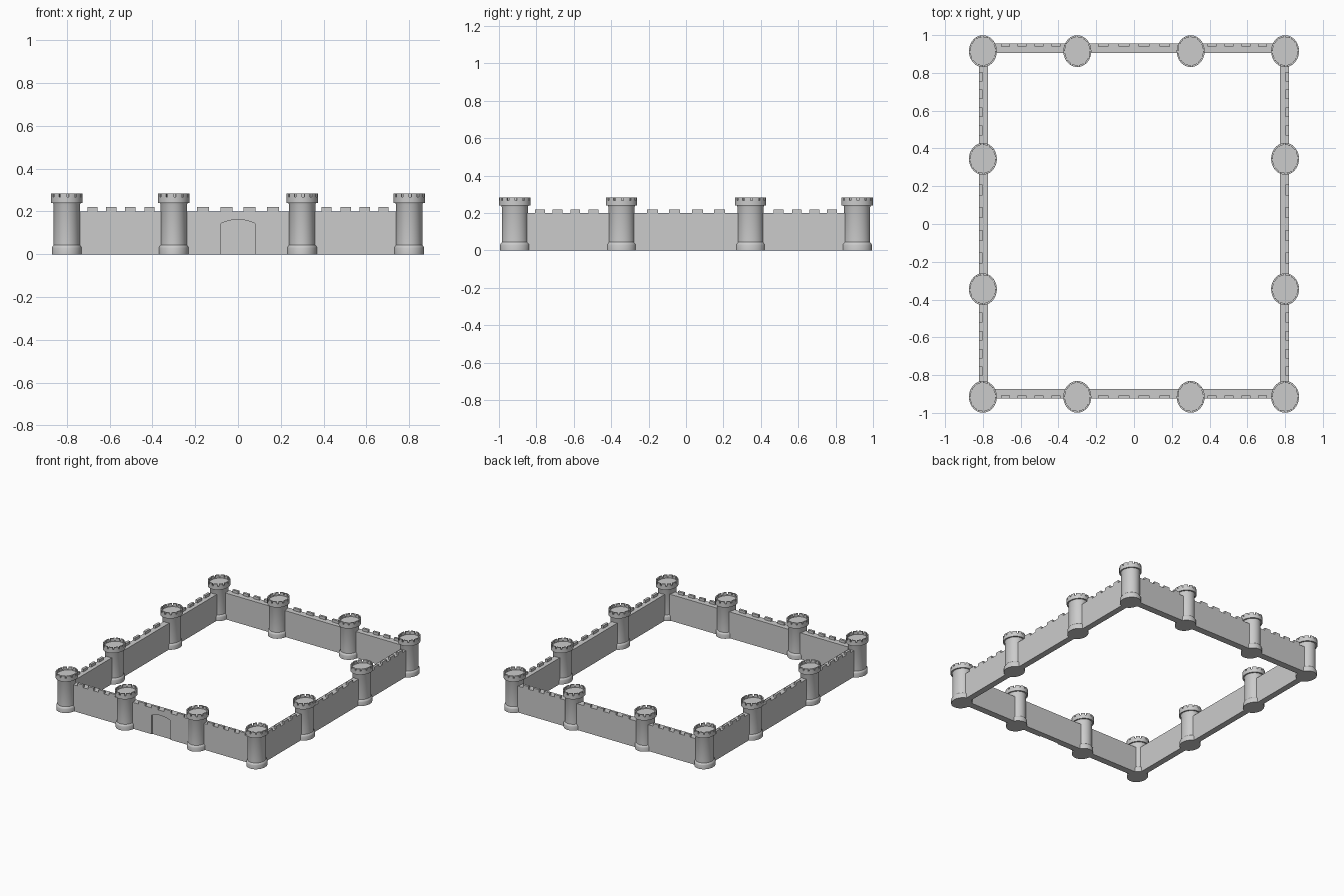
import bpy, bmesh, math

if "Cube" in bpy.data.objects:
    bpy.data.objects.remove(bpy.data.objects["Cube"])

RX, RY = 0.074, 0.084      # towers are slightly oval
N = 48                     # tower sides
Z_WALL, Z_MERLON = 0.2, 0.22


def finish(bm, name):
    bmesh.ops.recalc_face_normals(bm, faces=bm.faces)
    me = bpy.data.meshes.new(name)
    bm.to_mesh(me)
    bm.free()
    ob = bpy.data.objects.new(name, me)
    bpy.context.collection.objects.link(ob)
    return ob


def add_box(bm, x0, x1, y0, y1, z0, z1):
    r = bmesh.ops.create_cube(bm, size=1)
    for v in r['verts']:
        v.co = ((x0 + x1) / 2 + v.co.x * (x1 - x0),
                (y0 + y1) / 2 + v.co.y * (y1 - y0),
                (z0 + z1) / 2 + v.co.z * (z1 - z0))


# tower: revolved profile (relative radius, height), then merlons raised from the rim
PROFILE = [(0.94, 0), (0.94, 0.03), (0.92, 0.035), (0.83, 0.044), (0.83, 0.232),
           (0.87, 0.24), (1, 0.24), (1, 0.267), (0.88, 0.267), (0.88, 0.26)]


def tower_mesh():
    bm = bmesh.new()
    rings = [[bm.verts.new((RX * r * math.cos(2 * math.pi * i / N),
                            RY * r * math.sin(2 * math.pi * i / N), z))
              for i in range(N)] for r, z in PROFILE]
    rim = []
    for k in range(len(rings) - 1):
        a, b = rings[k], rings[k + 1]
        for i in range(N):
            j = (i + 1) % N
            f = bm.faces.new((a[i], a[j], b[j], b[i]))
            if k == 7:
                rim.append(f)
    bm.faces.new(rings[0][::-1])
    bm.faces.new(rings[-1])
    raised = [f for i, f in enumerate(rim) if i % 4 != 0]
    r = bmesh.ops.extrude_face_region(bm, geom=raised)
    for v in r['geom']:
        if isinstance(v, bmesh.types.BMVert):
            v.co.z = 0.283
    bmesh.ops.delete(bm, geom=[f for f in raised if f.is_valid], context='FACES_ONLY')
    return bm


first = finish(tower_mesh(), "tower")
bpy.context.view_layer.objects.active = first
first.select_set(True)
bpy.ops.object.shade_smooth_by_angle(angle=math.radians(25))
spots = [(sx * x, sy * y) for x, y in ((0.8, 0.915), (0.3, 0.915), (0.8, 0.345))
         for sx in (-1, 1) for sy in (-1, 1)]
for k, (x, y) in enumerate(spots):
    ob = first if k == 0 else first.copy()
    if k:
        bpy.context.collection.objects.link(ob)
    ob.location = (x, y, 0)

# merlon centres along front/back and side walls
ALONG_X = [s * c for s in (-1, 1) for c in (0.053, 0.163, 0.414, 0.503, 0.592, 0.68)]
ALONG_Y = [s * c for s in (-1, 1) for c in (0.062, 0.18, 0.495, 0.592, 0.687, 0.78)]

# walls, with battlements on the outer edge
for name, y0, y1, m0, m1 in (("front_wall", -0.924, -0.873, -0.924, -0.907),
                             ("back_wall", 0.904, 0.956, 0.939, 0.956)):
    bm = bmesh.new()
    add_box(bm, -0.8, 0.8, y0, y1, 0, Z_WALL)
    wall = finish(bm, name)
    bm = bmesh.new()
    for c in ALONG_X:
        w = 0.028 if abs(c) < 0.3 else 0.024
        add_box(bm, c - w, c + w, m0, m1, Z_WALL, Z_MERLON)
    finish(bm, name + "_battlements")
    if name == "front_wall":
        front = wall

for name, s in (("left_wall", -1), ("right_wall", 1)):
    bm = bmesh.new()
    add_box(bm, *sorted((s * 0.774, s * 0.82)), -0.9, 0.93, 0, Z_WALL)
    finish(bm, name)
    bm = bmesh.new()
    for c in ALONG_Y:
        w = 0.029 if abs(c) < 0.3 else 0.026
        add_box(bm, *sorted((s * 0.802, s * 0.82)), c - w, c + w, Z_WALL, Z_MERLON)
    finish(bm, name + "_battlements")

# shallow arched gate recess cut into the front wall
bm = bmesh.new()
outline = [(-0.08, -0.05), (0.08, -0.05)]
for i in range(13):
    x = 0.08 - 0.16 * i / 12
    outline.append((x, 0.162 - 0.018 * (x / 0.08) ** 2))
face = bm.faces.new([bm.verts.new((x, -0.95, z)) for x, z in outline])
r = bmesh.ops.extrude_face_region(bm, geom=[face])
for v in r['geom']:
    if isinstance(v, bmesh.types.BMVert):
        v.co.y = -0.916
cutter = finish(bm, "gate_cutter")
cutter.hide_render = True
cutter.hide_viewport = True
mod = front.modifiers.new("gate", 'BOOLEAN')
mod.operation = 'DIFFERENCE'
mod.object = cutter
mod.solver = 'EXACT'
